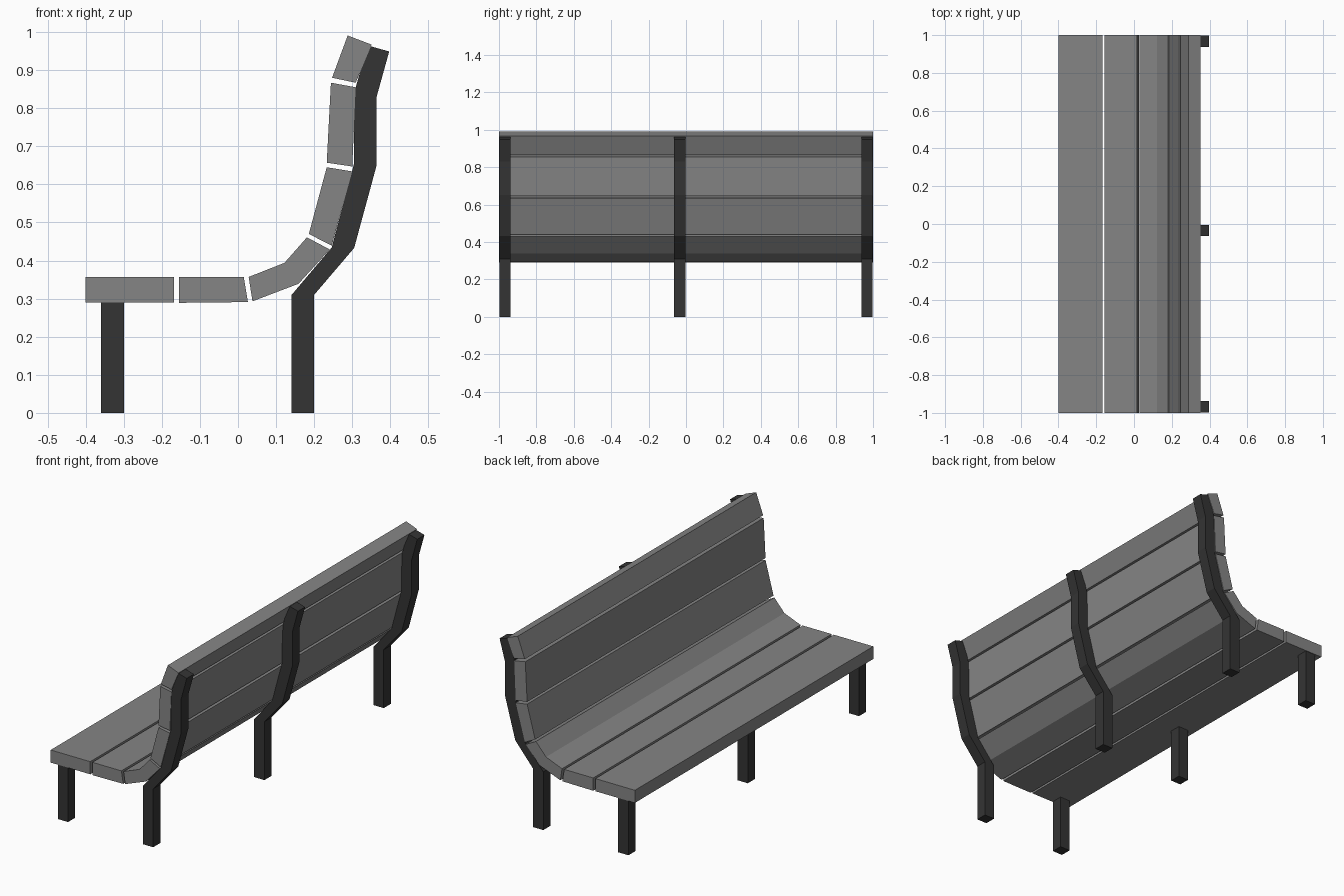
import bpy, bmesh

if "Cube" in bpy.data.objects:
    bpy.data.objects.remove(bpy.data.objects["Cube"])

def material(name, v):
    m = bpy.data.materials.new(name)
    m.diffuse_color = (v, v, v, 1)
    m.use_nodes = True
    m.node_tree.nodes["Principled BSDF"].inputs["Base Color"].default_value = m.diffuse_color
    return m

grey = material("grey planks", 0.235)
dark = material("dark frame", 0.034)

def extrude_profile(name, pts, y0, y1, mat):
    """Extrude an x-z outline along y."""
    bm = bmesh.new()
    face = bm.faces.new([bm.verts.new((x, y0, z)) for x, z in pts])
    ext = bmesh.ops.extrude_face_region(bm, geom=[face])
    verts = [g for g in ext["geom"] if isinstance(g, bmesh.types.BMVert)]
    bmesh.ops.translate(bm, verts=verts, vec=(0, y1 - y0, 0))
    bmesh.ops.recalc_face_normals(bm, faces=bm.faces)
    me = bpy.data.meshes.new(name)
    bm.to_mesh(me)
    bm.free()
    me.materials.append(mat)
    ob = bpy.data.objects.new(name, me)
    bpy.context.collection.objects.link(ob)
    return ob

# Seat and backrest planks
planks = {
    "seat_plank_front": [(-.40, .29), (-.168, .29), (-.168, .357), (-.40, .357)],
    "seat_plank_rear": [(-.155, .289), (.026, .291), (.015, .357), (-.155, .357)],
    "curved_plank": [(.038, .293), (.159, .339), (.241, .429), (.181, .461),
                     (.122, .394), (.028, .357)],
    "back_plank_low": [(.246, .439), (.30, .634), (.233, .645), (.186, .470)],
    "back_plank_mid": [(.30, .647), (.309, .855), (.244, .867), (.233, .657)],
    "back_plank_top": [(.309, .867), (.351, .967), (.288, .991), (.247, .880)],
}
for name, pts in planks.items():
    extrude_profile(name, pts, -1, 1, grey)

# Bent rear posts and straight front legs
post = [(.14, 0), (.20, 0), (.20, .31), (.305, .433), (.364, .65), (.364, .83),
        (.397, .949), (.340, .965), (.305, .84), (.304, .652), (.246, .434), (.14, .309)]
leg = [(-.36, 0), (-.30, 0), (-.30, .29), (-.36, .29)]
for i, y in enumerate((-.997, -.064, .937)):
    extrude_profile(f"rear_post_{i + 1}", post, y, y + .06, dark)
    extrude_profile(f"front_leg_{i + 1}", leg, y, y + .06, dark)
